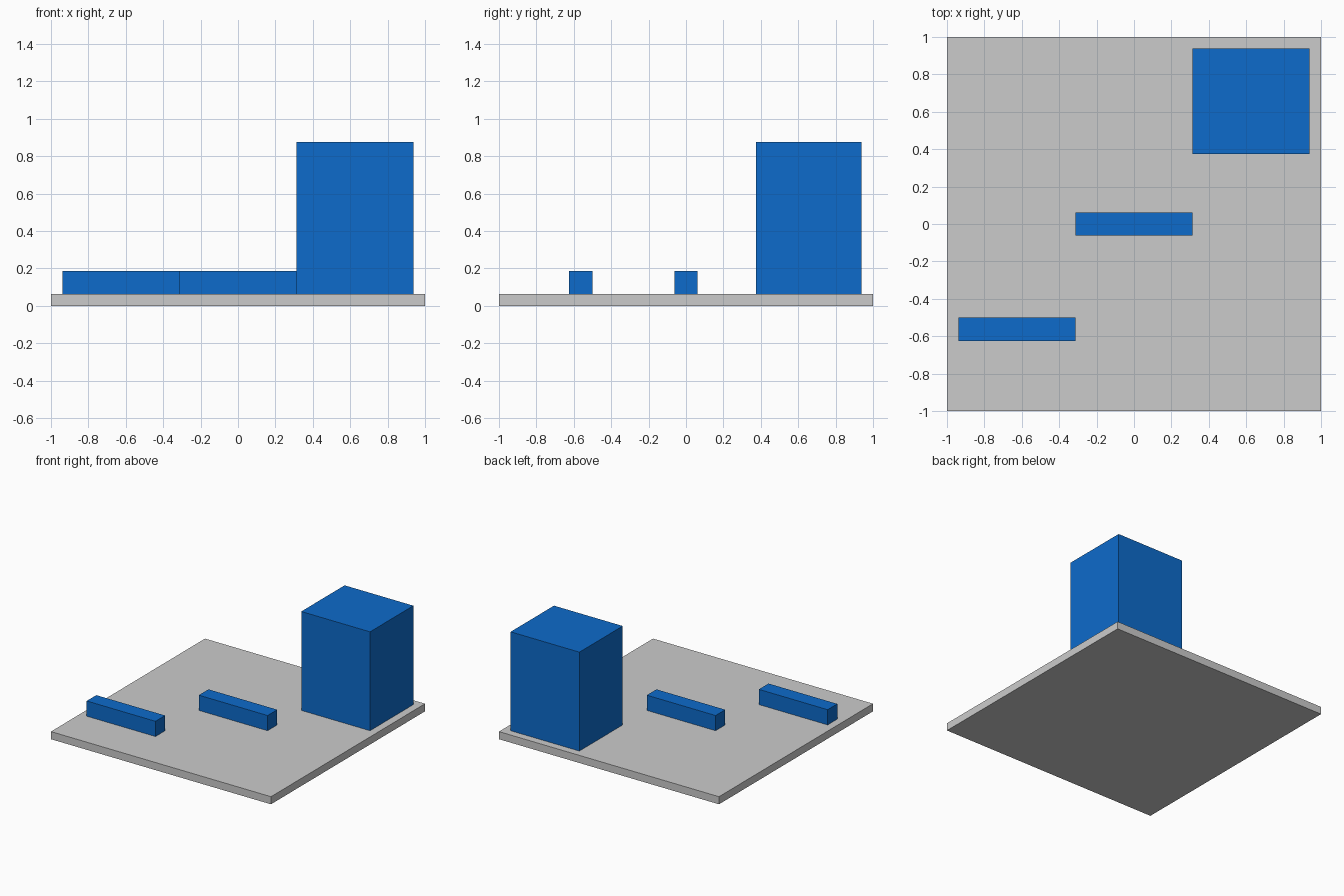
import bpy

if "Cube" in bpy.data.objects:
    bpy.data.objects.remove(bpy.data.objects["Cube"])

blue = bpy.data.materials.new("blue")
blue.diffuse_color = (0.004, 0.147, 0.597, 1.0)
blue.use_nodes = True
blue.node_tree.nodes["Principled BSDF"].inputs["Base Color"].default_value = blue.diffuse_color


def box(name, low, high, material=None):
    """Add a box spanning two opposite corners."""
    centre = [(a + b) / 2 for a, b in zip(low, high)]
    bpy.ops.mesh.primitive_cube_add(size=1, location=centre)
    obj = bpy.context.object
    obj.name = name
    obj.scale = [b - a for a, b in zip(low, high)]
    bpy.ops.object.transform_apply(location=False, rotation=False, scale=True)
    if material:
        obj.data.materials.append(material)
    return obj


PLATE_TOP = 0.0625

# Thin square base plate
box("base_plate", (-1, -1, 0), (1, 1, PLATE_TOP))

# Two low bars and one tall block: name, x start, y range, top height
blocks = [
    ("front_bar", -0.9375, -0.625, -0.5, 0.1875),
    ("middle_bar", -0.3125, -0.0625, 0.0625, 0.1875),
    ("tall_block", 0.3125, 0.375, 0.9375, 0.875),
]
for name, x, y0, y1, top in blocks:
    box(name, (x, y0, PLATE_TOP), (x + 0.625, y1, top), blue)
